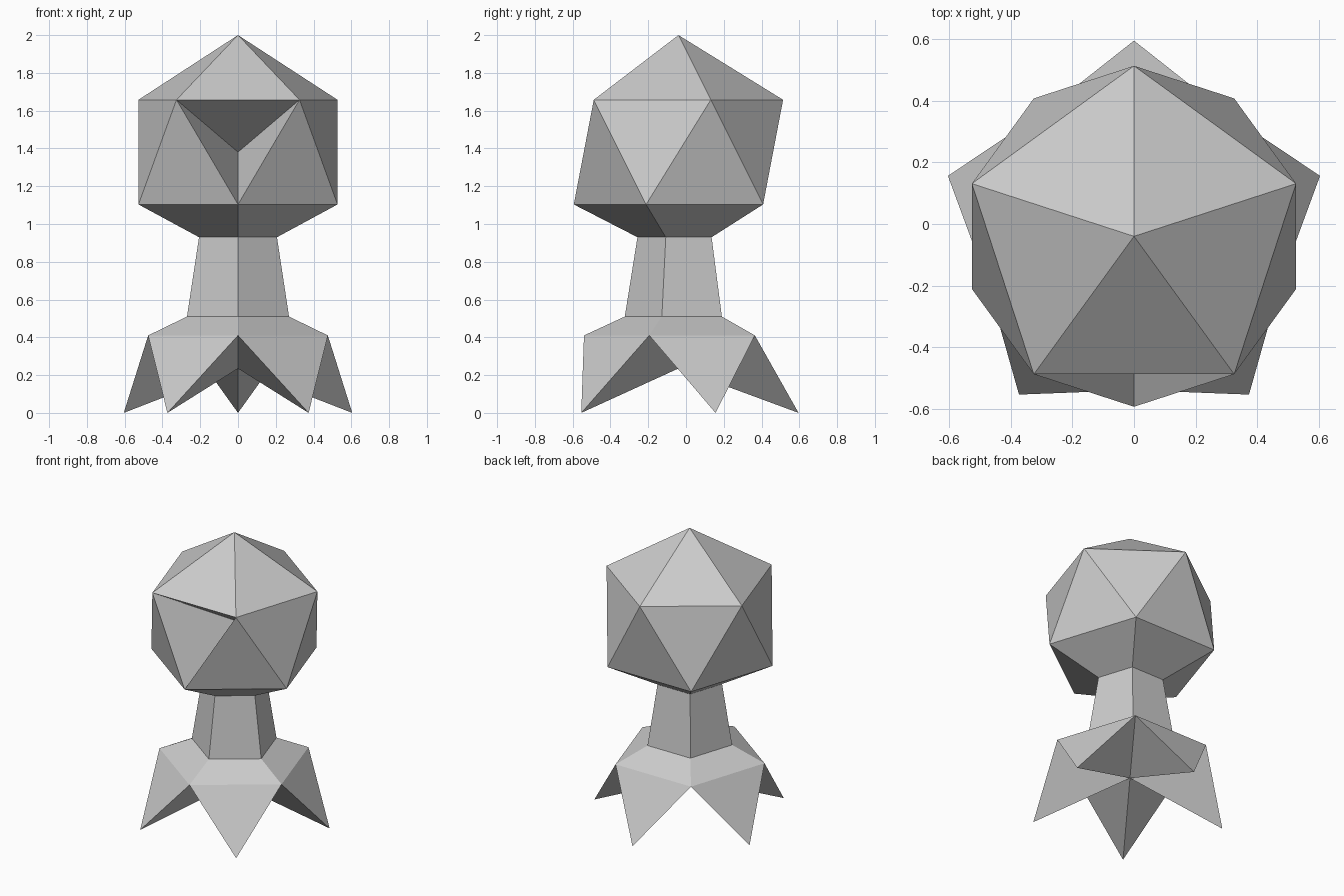
import bpy
import bmesh
from math import cos, sin, radians

if "Cube" in bpy.data.objects:
    bpy.data.objects.remove(bpy.data.objects["Cube"])

CY = -0.04           # the five-fold axis sits slightly towards the front
R = 0.6195           # head radius
HC = 2.0 - R         # head centre height


def ring(bm, radius, z, start):
    """Five vertices around the axis; start is the first angle in degrees."""
    return [bm.verts.new((radius * cos(radians(start + 72 * i)),
                          CY + radius * sin(radians(start + 72 * i)), z))
            for i in range(5)]


def bridge(bm, low, high):
    for i in range(5):
        j = (i + 1) % 5
        bm.faces.new((low[i], low[j], high[j], high[i]))


def finish(bm, name):
    mesh = bpy.data.meshes.new(name)
    bm.to_mesh(mesh)
    bm.free()
    obj = bpy.data.objects.new(name, mesh)
    bpy.context.collection.objects.link(obj)
    return obj


# Head: icosahedron with open underside and one front face sunk to the centre
bm = bmesh.new()
neck_top = ring(bm, 0.217, 0.93, -90)
low = ring(bm, R * 0.8944, HC - R * 0.4472, -90)
high = ring(bm, R * 0.8944, HC + R * 0.4472, -54)
apex = bm.verts.new((0, CY, 2.0))
centre = bm.verts.new((0, CY, HC))
bridge(bm, neck_top, low)
for i in range(5):
    j = (i + 1) % 5
    bm.faces.new((low[i], low[j], high[i]))
    bm.faces.new((high[i], high[j], apex))
    if i < 4:
        bm.faces.new((low[j], high[j], high[i]))
mouth = (low[0], high[0], high[4])
for i in range(3):
    bm.faces.new((mouth[i], mouth[(i + 1) % 3], centre))
finish(bm, "head")

# Neck: tapered five-sided column
bm = bmesh.new()
bridge(bm, ring(bm, 0.284, 0.51, -90), ring(bm, 0.217, 0.93, -90))
finish(bm, "neck")

# Base: sloping shoulder with five pointed legs meeting underneath
bm = bmesh.new()
collar = ring(bm, 0.284, 0.51, -90)
shoulder = ring(bm, 0.5, 0.41, -90)
tips = ring(bm, 0.636, 0, -54)
hub = bm.verts.new((0, CY, 0.235))
bridge(bm, shoulder, collar)
for i in range(5):
    j = (i + 1) % 5
    bm.faces.new((tips[i], shoulder[j], shoulder[i]))
    bm.faces.new((tips[i], shoulder[i], hub))
    bm.faces.new((shoulder[j], tips[i], hub))
finish(bm, "legged_base")
